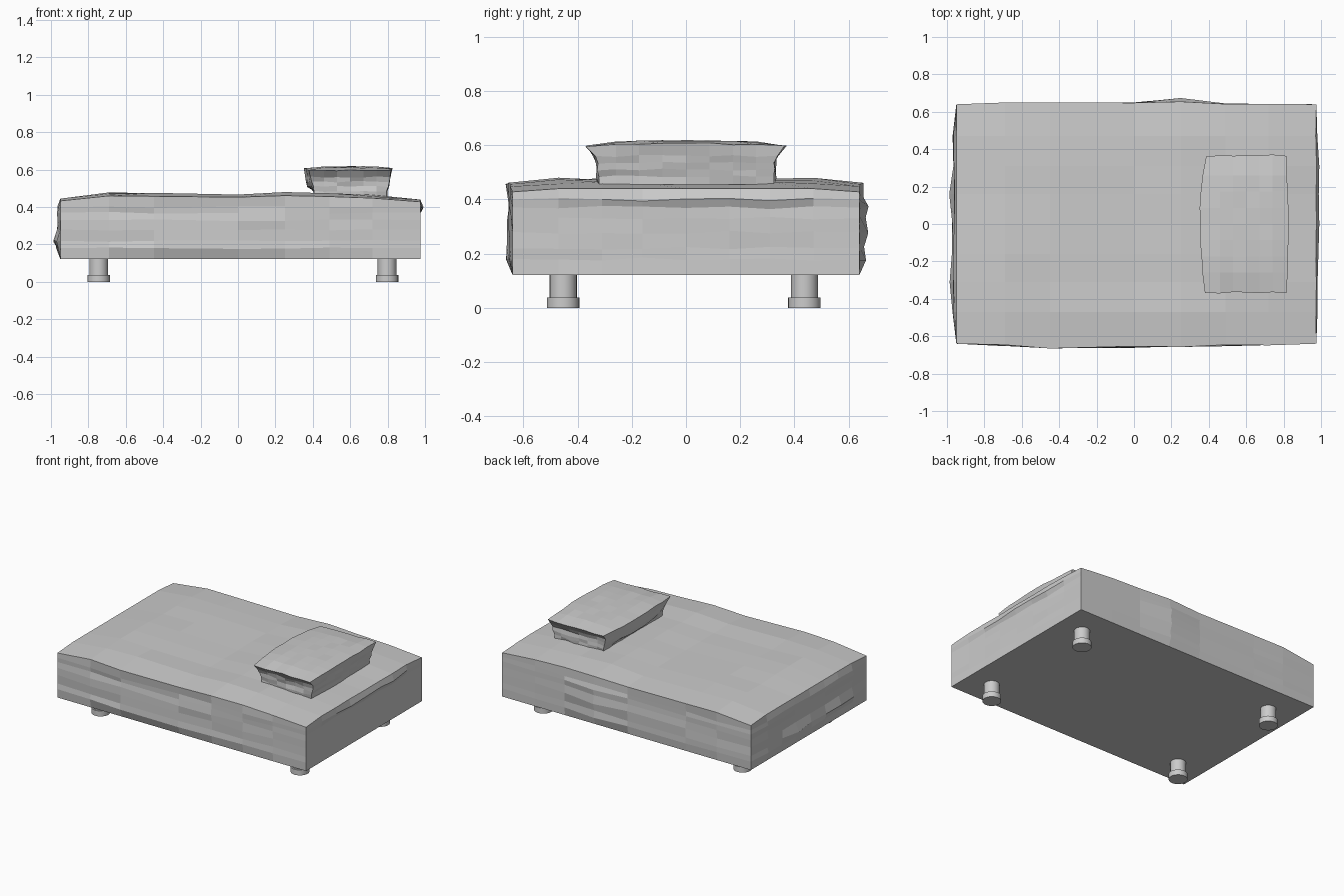
import bpy, bmesh, random
from mathutils import Vector

if "Cube" in bpy.data.objects:
    bpy.data.objects.remove(bpy.data.objects["Cube"])

random.seed(4)


def lerp_profile(pts, t):
    # piecewise linear profile lookup
    if t <= pts[0][0]:
        return pts[0][1]
    for (a, va), (b, vb) in zip(pts, pts[1:]):
        if t <= b:
            return va + (vb - va) * (t - a) / (b - a)
    return pts[-1][1]


def lattice_box(name, xs, ys, zs, shape):
    # faceted box whose surface lattice is displaced by shape(point, i, j, k)
    n = (len(xs) - 1, len(ys) - 1, len(zs) - 1)
    axes = (xs, ys, zs)
    bm = bmesh.new()
    verts = {}

    def vert(c):
        if c not in verts:
            p = Vector((xs[c[0]], ys[c[1]], zs[c[2]]))
            verts[c] = bm.verts.new(shape(p, *c))
        return verts[c]

    for a in range(3):
        u, v = (a + 1) % 3, (a + 2) % 3
        for side in (0, n[a]):
            for i in range(n[u]):
                for j in range(n[v]):
                    quad = []
                    for di, dj in ((0, 0), (1, 0), (1, 1), (0, 1)):
                        c = [0, 0, 0]
                        c[a], c[u], c[v] = side, i + di, j + dj
                        quad.append(vert(tuple(c)))
                    bm.faces.new(quad if side else quad[::-1])
    bmesh.ops.recalc_face_normals(bm, faces=bm.faces)
    me = bpy.data.meshes.new(name)
    bm.to_mesh(me)
    bm.free()
    ob = bpy.data.objects.new(name, me)
    bpy.context.collection.objects.link(ob)
    return ob


# Mattress: flat underside, crumpled sides, gently rolling top
MX = [-0.95, -0.69, -0.45, 0, 0.25, 0.49, 0.72, 0.975]
MY = [-0.64, -0.47, -0.31, -0.16, 0, 0.16, 0.31, 0.47, 0.64]
MZ = [0.122, 0.18, 0.22, 0.28, 0.33, 0.37, 0.40, 0.445]
TOP = [(-0.95, 0.445), (-0.69, 0.472), (0, 0.465), (0.3, 0.475), (0.72, 0.46), (0.975, 0.44)]
FOOT_END = [(0.122, 0), (0.18, 0.02), (0.25, 0.038), (0.28, 0.015), (0.33, 0.012), (0.38, 0.02), (0.445, 0)]
FRONT = [(-0.95, 0), (-0.45, 0.025), (0, 0.022), (0.5, 0.012), (0.975, 0.005)]
BACK = [(-0.95, 0), (-0.69, 0.008), (0, 0.01), (0.25, 0.028), (0.49, 0.005), (0.975, 0)]


def mattress_shape(p, i, j, k):
    q = p.copy()
    last = len(MZ) - 1
    corner = i in (0, len(MX) - 1) and j in (0, len(MY) - 1)
    if k == last:
        q.z = lerp_profile(TOP, p.x)
        if j in (0, len(MY) - 1):
            q.z -= 0.012
        elif 0 < i < len(MX) - 1:
            q.z += random.uniform(-0.004, 0.007)
    if k == 0 or corner:
        return q
    r = random.uniform
    if i == 0:
        q.x -= lerp_profile(FOOT_END, p.z) * r(0.3, 1.25)
    elif i == len(MX) - 1:
        q.x += r(0.005, 0.017) if k == last - 1 else r(-0.004, 0.001)
    if j == 0:
        q.y -= lerp_profile(FRONT, p.x) * r(0.2, 1.1)
    elif j == len(MY) - 1:
        q.y += lerp_profile(BACK, p.x) * r(0.2, 1.2)
    if 0 < k < last:
        q.z += r(-0.006, 0.006)
    return q


mattress = lattice_box("mattress", MX, MY, MZ, mattress_shape)

# Pillow: narrow at the base, flared at the top rim, slightly domed
PX = [0.39 + 0.42 * t / 6 for t in range(7)]
PY = [-0.345 + 0.69 * t / 8 for t in range(9)]
PZ = [0.455, 0.485, 0.51, 0.535, 0.56, 0.60]
SIDE_Y = [(0.455, -0.02), (0.55, -0.015), (0.60, 0.02)]
SIDE_X = [(0.455, -0.02), (0.50, -0.012), (0.56, 0), (0.60, 0.008)]


def pillow_shape(p, i, j, k):
    q = p.copy()
    r = random.uniform
    sx = -1 if i == 0 else (1 if i == len(PX) - 1 else 0)
    sy = -1 if j == 0 else (1 if j == len(PY) - 1 else 0)
    mid = 1 - (p.y / 0.345) ** 2
    if sx:
        q.x += sx * (lerp_profile(SIDE_X, p.z) + r(-0.004, 0.004))
        if sx < 0 and k > 1:
            q.x -= 0.03 * mid
        elif sx > 0:
            q.x += 0.006 * mid
    if sy:
        q.y += sy * (lerp_profile(SIDE_Y, p.z) + r(-0.007, 0.007))
    if k == len(PZ) - 1:
        edge = bool(sx) or bool(sy)
        q.z += 0.01 * mid + (r(-0.006, 0.0) if edge else r(0.004, 0.01))
    elif k > 0:
        q.z += r(-0.004, 0.004)
    return q


pillow = lattice_box("pillow", PX, PY, PZ, pillow_shape)


# Feet: round post standing on a wider pad
def cylinder(name, x, y, z0, z1, radius):
    bpy.ops.mesh.primitive_cylinder_add(vertices=24, radius=radius, depth=z1 - z0,
                                        location=(x, y, (z0 + z1) / 2))
    bpy.context.object.name = name
    bpy.ops.object.shade_smooth_by_angle()


for x, end in ((-0.745, "left"), (0.797, "right")):
    for y, side in ((-0.453, "front"), (0.437, "back")):
        cylinder(f"{side}_{end}_foot_pad", x, y, 0, 0.038, 0.06)
        cylinder(f"{side}_{end}_foot_post", x, y, 0.038, 0.13, 0.05)
